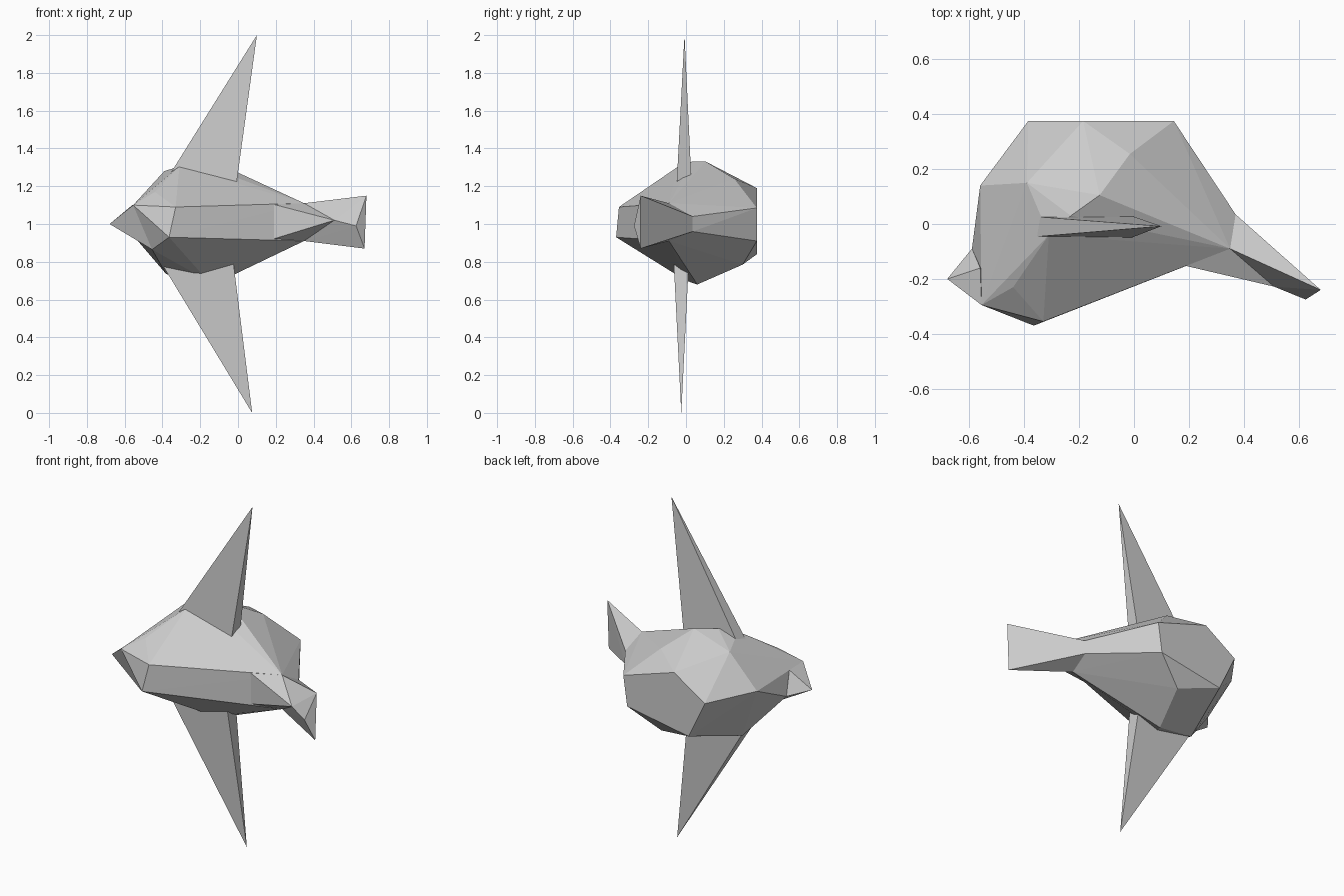
import bpy, bmesh


def hull(name, points):
    """Faceted solid wrapped around a few key points."""
    bm = bmesh.new()
    for p in points:
        bm.verts.new(p)
    res = bmesh.ops.convex_hull(bm, input=bm.verts)
    loose = {g for g in res["geom_interior"] + res["geom_unused"]
             if isinstance(g, bmesh.types.BMVert)}
    bmesh.ops.delete(bm, geom=list(loose), context='VERTS')
    bmesh.ops.recalc_face_normals(bm, faces=bm.faces)
    mesh = bpy.data.meshes.new(name)
    bm.to_mesh(mesh)
    bm.free()
    obj = bpy.data.objects.new(name, mesh)
    bpy.context.collection.objects.link(obj)
    return obj


# Rear end of the body, shared with the tail
rump = [(0.35, -0.09, 1.11), (0.35, -0.09, 0.91),
        (0.37, 0.035, 1.04), (0.37, 0.035, 0.96)]
flank = [(0.05, -0.12, 1.14), (0.12, -0.135, 0.90)]
keel = (0.51, -0.228, 1.02)

# Chunky body: rear plate, upper crown, underside, chest
hull("body", rump + flank + [
    (0.145, 0.375, 1.085), (0.12, 0.375, 0.91), (-0.185, 0.375, 1.19),
    (-0.385, 0.375, 1.06), (-0.28, 0.375, 0.84),
    (-0.015, 0.255, 1.24), (-0.125, 0.105, 1.33), (-0.23, 0.03, 1.33),
    (-0.39, 0.15, 1.28), (-0.31, -0.04, 1.305),
    (-0.05, 0.30, 0.785), (-0.13, 0.06, 0.68), (-0.16, 0.0, 0.70),
    (-0.38, 0.02, 0.735), (-0.56, 0.14, 1.09), (-0.59, -0.09, 0.98),
    (-0.44, -0.23, 1.17), (-0.455, -0.25, 0.865),
    (-0.33, -0.355, 1.09), (-0.365, -0.37, 0.93), (-0.555, -0.295, 1.10)])

# Pointed beak
hull("beak", [(-0.68, -0.20, 1.0), (-0.56, -0.16, 1.10), (-0.555, -0.295, 1.10),
              (-0.59, -0.09, 0.98), (-0.455, -0.25, 0.865)])

# Tapering rump and flared tail
hull("rump", rump + flank + [keel])
hull("tail", rump + [keel, (0.68, -0.24, 1.15), (0.67, -0.24, 0.87),
                     (0.625, -0.275, 0.99)])

# Two swept blade wings: tip, root height, leading x, trailing x, root y range
for name, tip, z, lead, trail, y0, y1 in (
        ("upper_wing", (0.10, -0.008, 2.0), 1.20, -0.40, -0.01, -0.05, 0.03),
        ("lower_wing", (0.075, -0.025, 0.0), 0.80, -0.41, -0.025, -0.065, 0.015)):
    hull(name, [tip] + [(x, y, z) for x in (lead, trail) for y in (y0, y1)])
